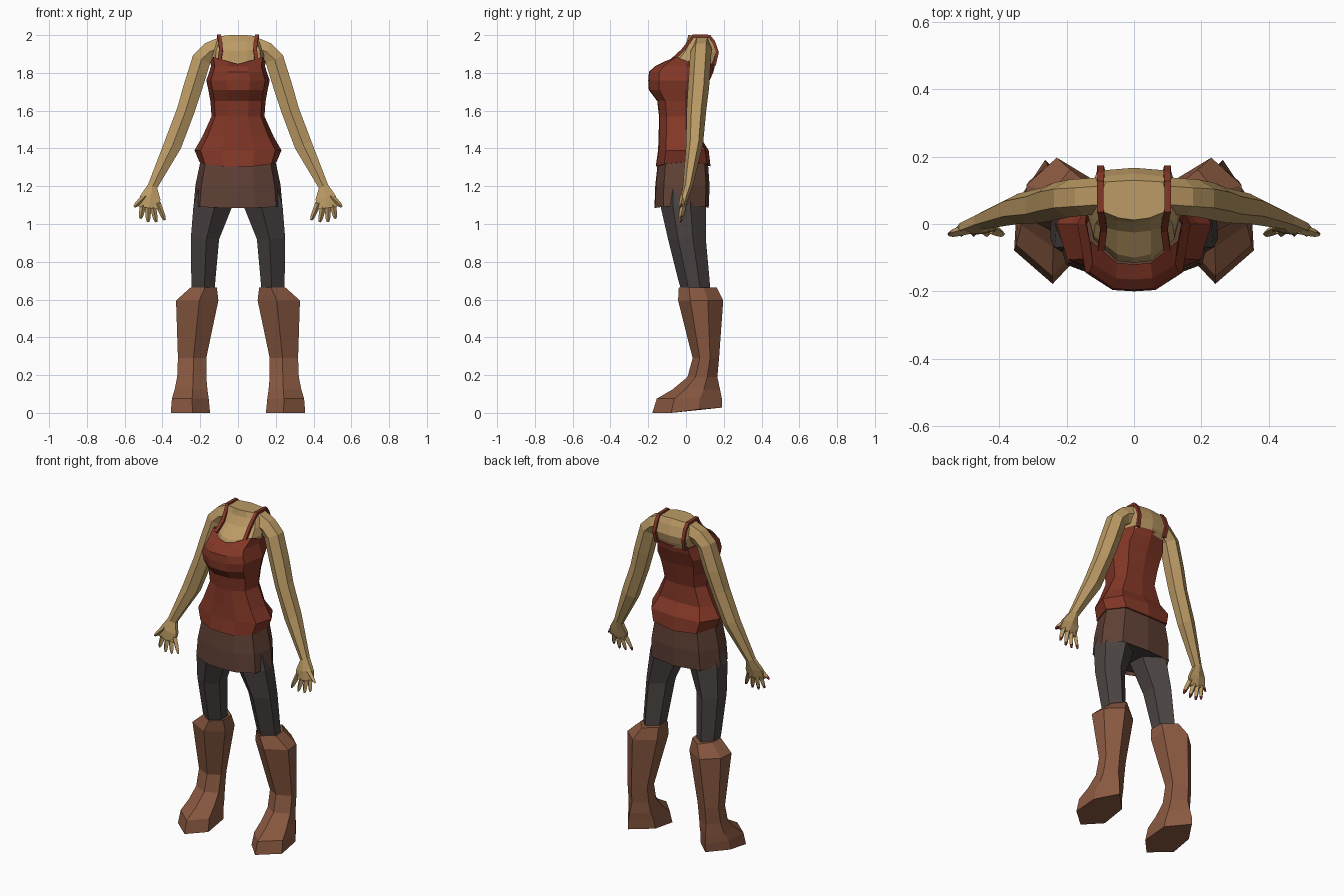
import bpy, bmesh, math
from mathutils import Vector


def material(name, rgb):
    m = bpy.data.materials.new(name)
    m.diffuse_color = (*rgb, 1.0)
    return m


SKIN = material("tan skin", (0.50, 0.325, 0.13))
RED = material("dark red cloth", (0.225, 0.038, 0.02))
SKIRT = material("dark brown cloth", (0.115, 0.052, 0.036))
GREY = material("charcoal leggings", (0.066, 0.055, 0.052))
LEATHER = material("brown leather", (0.25, 0.098, 0.052))
NAIL = material("nail red", (0.16, 0.025, 0.018))


def loft(name, rings, mats, mirror=False, caps=(True, True), rule=None):
    """Skin a list of equal-sized point rings with flat faces."""
    bm = bmesh.new()
    rows = [[bm.verts.new(p) for p in r] for r in rings]
    n = len(rows[0])
    for k, (a, b) in enumerate(zip(rows, rows[1:])):
        for i in range(n):
            j = (i + 1) % n
            f = bm.faces.new((a[i], a[j], b[j], b[i]))
            if rule:
                f.material_index = rule(k, f.calc_center_median())
    if caps[0]:
        bm.faces.new(rows[0])
    if caps[1]:
        bm.faces.new(rows[-1])
    bmesh.ops.recalc_face_normals(bm, faces=bm.faces[:])
    me = bpy.data.meshes.new(name)
    bm.to_mesh(me)
    bm.free()
    for m in mats:
        me.materials.append(m)
    ob = bpy.data.objects.new(name, me)
    bpy.context.collection.objects.link(ob)
    if mirror:
        ob.modifiers.new("mirror", "MIRROR").use_mirror_merge = False
    return ob


def both_sides(half):
    """Complete a half ring running from front centre to back centre."""
    return half + [(-x, y, z) for x, y, z in half[-2:0:-1]]


def body_ring(z, hw, yf, yb, side_up=0.0):
    """Ten-sided body section."""
    return both_sides([
        (0, yf, z), (0.38 * hw, yf + 0.004, z), (0.86 * hw, 0.72 * yf, z + side_up * 0.5),
        (hw, 0.0, z + side_up), (0.72 * hw, 0.85 * yb, z + side_up * 0.5), (0, yb, z)])


def tube_rings(path, sides=6):
    """Sections across a limb path of (x, y, z, half width, half depth)."""
    pts = [Vector(p[:3]) for p in path]
    rings = []
    for i, p in enumerate(path):
        t = pts[min(i + 1, len(pts) - 1)] - pts[max(i - 1, 0)]
        n = Vector((-t.z, 0, t.x)).normalized()
        s = 1 / math.cos(math.pi / sides) if sides == 6 else 1
        rings.append([pts[i] + n * (p[3] * s * math.sin(a)) - Vector((0, p[4] * math.cos(a), 0))
                      for a in (2 * math.pi * k / sides for k in range(sides))])
    return rings


# Tank top, from hem to neckline
top = [body_ring(1.305, 0.205, -0.16, 0.13, 0.025)]
top += [body_ring(*r) for r in (
    (1.39, 0.23, -0.148, 0.12), (1.46, 0.19, -0.145, 0.075), (1.57, 0.14, -0.143, 0.07),
    (1.65, 0.146, -0.152, 0.09), (1.71, 0.157, -0.197, 0.105), (1.76, 0.168, -0.2, 0.125),
    (1.805, 0.152, -0.196, 0.145), (1.835, 0.143, -0.165, 0.152))]
top.append(both_sides([(0, -0.12, 1.847), (0.05, -0.115, 1.86), (0.13, -0.05, 1.885),
                       (0.146, 0.01, 1.86), (0.108, 0.135, 1.85), (0, 0.158, 1.85)]))
loft("tank_top", top, [RED], caps=(True, False))

# Bare chest, upper back and neck base
loft("upper_chest", [both_sides(h) for h in (
    [(0, -0.115, 1.825), (0.05, -0.11, 1.825), (0.12, -0.045, 1.825),
     (0.135, 0.02, 1.825), (0.1, 0.125, 1.825), (0, 0.148, 1.825)],
    [(0, -0.1, 1.86), (0.05, -0.09, 1.865), (0.12, -0.035, 1.875),
     (0.138, 0.03, 1.87), (0.105, 0.145, 1.865), (0, 0.16, 1.865)],
    [(0, -0.025, 1.915), (0.05, -0.02, 1.92), (0.115, 0.0, 1.92),
     (0.14, 0.06, 1.92), (0.11, 0.158, 1.91), (0, 0.167, 1.91)],
    [(0, 0.004, 1.965), (0.05, 0.01, 1.965), (0.1, 0.022, 1.965),
     (0.125, 0.08, 1.97), (0.1, 0.14, 1.965), (0, 0.15, 1.965)],
    [(0, 0.012, 2.0), (0.045, 0.018, 2.0), (0.088, 0.035, 1.995),
     (0.1, 0.08, 1.992), (0.085, 0.125, 1.995), (0, 0.13, 2.0)])], [SKIN])

# Shoulder straps
path = [(0.098, -0.075, 1.868), (0.09, -0.018, 1.92), (0.094, 0.018, 1.965), (0.1, 0.038, 1.996),
        (0.1, 0.125, 1.994), (0.098, 0.146, 1.965), (0.1, 0.166, 1.91), (0.095, 0.15, 1.84)]
rings = []
for i, p in enumerate(path):
    t = Vector(path[min(i + 1, 7)]) - Vector(path[max(i - 1, 0)])
    up = Vector((0, -t.z, t.y)).normalized() * 0.008
    w = Vector((0.01, 0, 0))
    c = Vector(p)
    rings.append([c - w - up, c + w - up, c + w + up, c - w + up])
loft("shoulder_strap", rings, [RED], mirror=True)

# Skirt, with the hips closing it from inside
loft("skirt", [body_ring(1.085, 0.235, -0.167, 0.12, 0.012), body_ring(1.2, 0.225, -0.163, 0.125, 0.008),
               body_ring(1.34, 0.197, -0.148, 0.115)], [SKIRT], caps=(False, True))
loft("hips", [body_ring(1.1, 0.222, -0.15, 0.108), body_ring(1.3, 0.19, -0.135, 0.1)], [GREY])

# Arms, ending in flat palms
arm = [(0.085, 0.085, 1.935, 0.055, 0.055), (0.15, 0.08, 1.913, 0.05, 0.055),
       (0.193, 0.076, 1.872, 0.05, 0.056), (0.24, 0.066, 1.72, 0.05, 0.056),
       (0.277, 0.055, 1.6, 0.047, 0.052), (0.345, 0.045, 1.42, 0.047, 0.045),
       (0.452, 0.01, 1.2, 0.026, 0.026), (0.464, -0.008, 1.14, 0.054, 0.022),
       (0.472, -0.018, 1.085, 0.056, 0.014)]
loft("arm", tube_rings(arm), [SKIN], mirror=True)

# Fingers with painted nails: root x, root z, tip x, tip z
for k, (rx, rz, tx, tz) in enumerate((
        (0.425, 1.11, 0.388, 1.02), (0.45, 1.09, 0.433, 1.01), (0.476, 1.09, 0.476, 1.01),
        (0.503, 1.10, 0.516, 1.028), (0.49, 1.15, 0.55, 1.09))):
    sect = [(rx + (tx - rx) * f, -0.014 - 0.016 * f, rz + (tz - rz) * f, w, w)
            for f, w in ((0, 0.016), (0.35, 0.015), (0.78, 0.012), (1, 0.006))]
    loft("thumb" if k == 4 else "finger_%d" % (k + 1), tube_rings(sect, 4), [SKIN, NAIL], mirror=True,
         rule=lambda seg, c: int(seg == 2 and c.y > -0.027))

# Leggings: x min, x max, y min, y max, z


def box_ring(x0, x1, y0, y1, z, lift=0.0):
    """Six-sided section with a front and a back ridge, inside a rectangle."""
    unit = ((0.45, 0), (1, 0.27), (0.96, 0.66), (0.56, 1), (0.03, 0.7), (0, 0.27))
    return [(x0 + (x1 - x0) * u, y0 + (y1 - y0) * v, z + lift * (v if v > 0.3 else 0)) for u, v in unit]


loft("legging", [box_ring(*r) for r in (
    (0.0, 0.2, -0.13, 0.1, 1.22), (0.03, 0.236, -0.135, 0.105, 1.095), (0.1, 0.25, -0.095, 0.105, 0.92),
    (0.12, 0.247, -0.04, 0.125, 0.7), (0.125, 0.245, -0.02, 0.13, 0.63))], [GREY], mirror=True)

# Boots, from cuff to sole with a raised arch
boot = [box_ring(*r) for r in (
    (0.112, 0.25, -0.038, 0.162, 0.665), (0.104, 0.328, -0.042, 0.197, 0.595),
    (0.168, 0.318, 0.035, 0.175, 0.29), (0.168, 0.322, 0.008, 0.166, 0.19),
    (0.162, 0.335, -0.07, 0.18, 0.125), (0.155, 0.35, -0.155, 0.19, 0.075))]
boot.append(box_ring(0.148, 0.356, -0.178, 0.19, 0.0, 0.028))
loft("boot", boot, [LEATHER], mirror=True)
